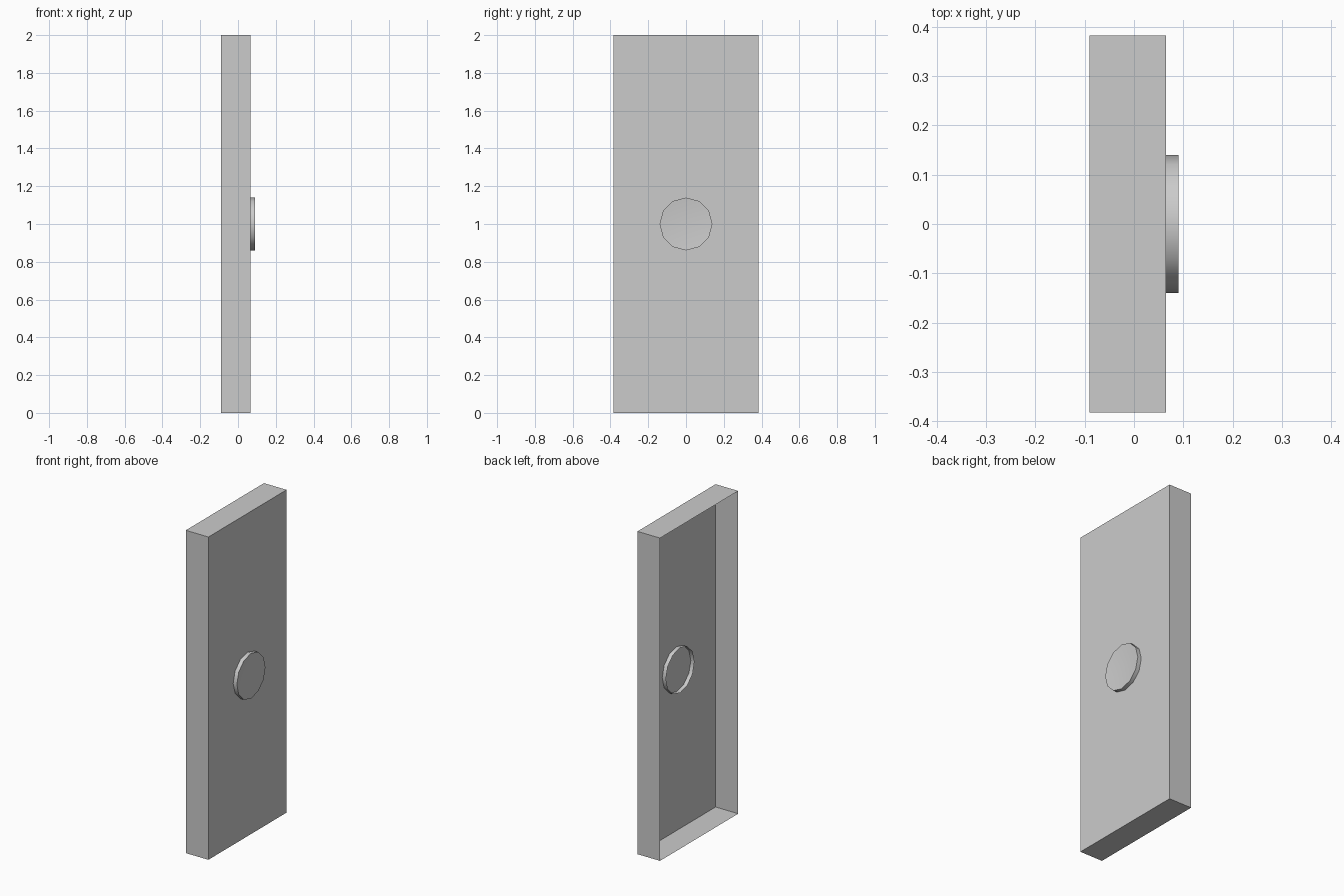
import bpy, bmesh
from math import radians
from mathutils import Matrix, Vector

if "Cube" in bpy.data.objects:
    bpy.data.objects.remove(bpy.data.objects["Cube"])


def add_object(name, bm):
    mesh = bpy.data.meshes.new(name)
    bm.to_mesh(mesh)
    bm.free()
    obj = bpy.data.objects.new(name, mesh)
    bpy.context.collection.objects.link(obj)
    return obj


# Door panel: a thin-walled box, open on the -x side
X_BACK, X_FACE = -0.09, 0.065
bm = bmesh.new()
bmesh.ops.create_cube(bm, size=1)
bmesh.ops.scale(bm, vec=(X_FACE - X_BACK, 0.765, 2), verts=bm.verts)
bmesh.ops.translate(bm, vec=((X_FACE + X_BACK) / 2, 0, 1), verts=bm.verts)
bm.normal_update()
back = [f for f in bm.faces if f.normal.x < -0.9]
bmesh.ops.delete(bm, geom=back, context='FACES_ONLY')
add_object("door_panel", bm)

# Round handle: 12-sided tube through the panel, open behind, shallow dished cap
X_INNER, X_CAP, DISH = 0.04, 0.09, 0.012
bm = bmesh.new()
bmesh.ops.create_cone(
    bm, cap_ends=True, segments=12, radius1=0.14, radius2=0.14,
    depth=X_CAP - X_INNER,
    matrix=Matrix.Translation(((X_CAP + X_INNER) / 2, 0, 1))
    @ Matrix.Rotation(radians(90), 4, 'Y'))
bm.normal_update()
open_end = [f for f in bm.faces if f.normal.x < -0.9]
bmesh.ops.delete(bm, geom=open_end, context='FACES_ONLY')
cap = [f for f in bm.faces if f.normal.x > 0.9]
centre = bmesh.ops.poke(bm, faces=cap)["verts"][0]
centre.co = Vector((X_CAP - DISH, 0, 1))
handle = add_object("round_handle", bm)

# Smooth the handle wall and dish, keeping the rim sharp
bpy.context.view_layer.objects.active = handle
handle.select_set(True)
bpy.ops.object.shade_smooth_by_angle(angle=radians(40))
